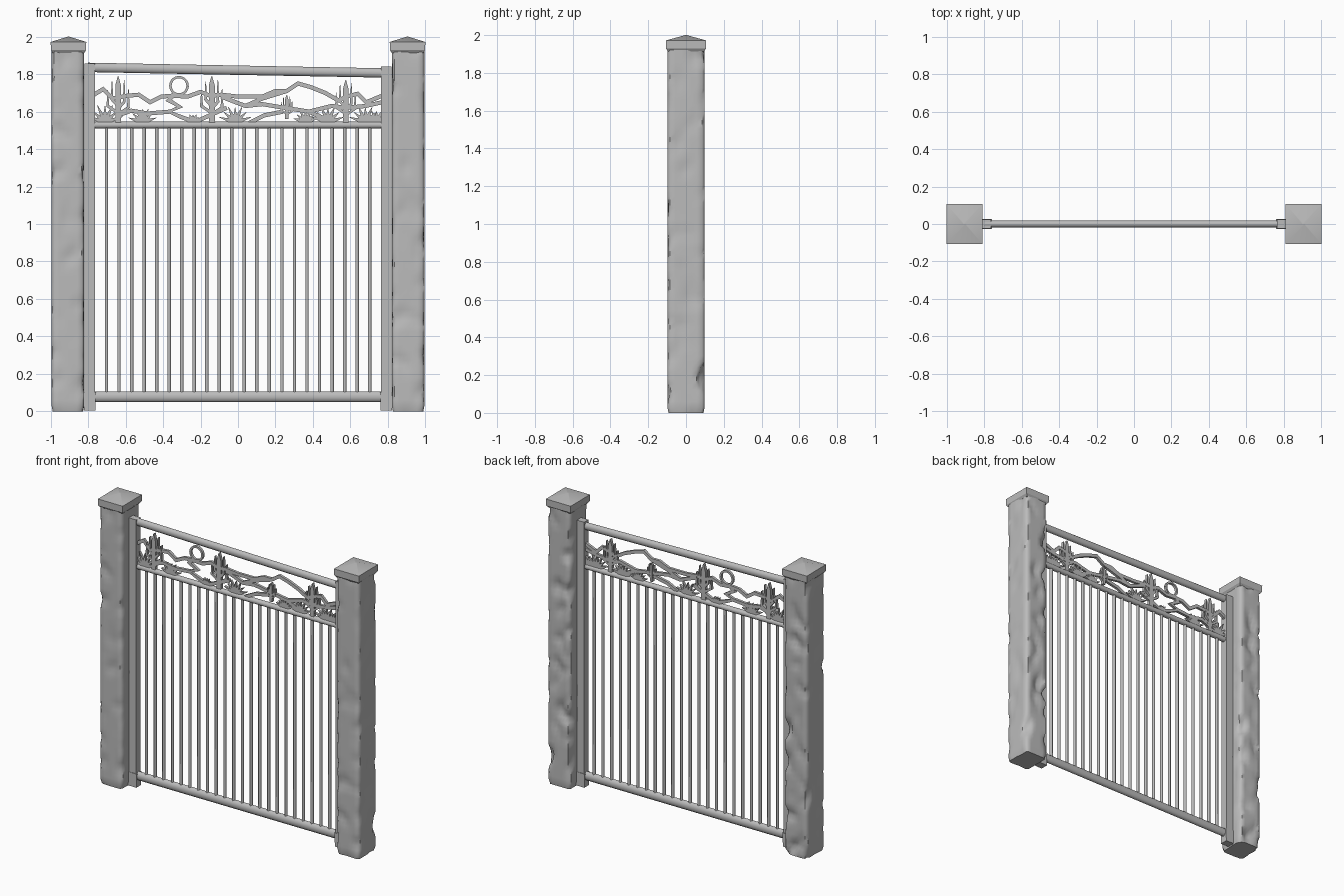
import bpy, bmesh, math
from mathutils import Vector, noise

if "Cube" in bpy.data.objects:
    bpy.data.objects.remove(bpy.data.objects["Cube"])

grey = bpy.data.materials.new("weathered grey")
grey.diffuse_color = (0.5, 0.5, 0.5, 1)
grey.use_nodes = True
grey.node_tree.nodes["Principled BSDF"].inputs["Base Color"].default_value = grey.diffuse_color


def finish(bm, name, angle=35):
    bmesh.ops.recalc_face_normals(bm, faces=bm.faces)
    mesh = bpy.data.meshes.new(name)
    bm.to_mesh(mesh)
    bm.free()
    ob = bpy.data.objects.new(name, mesh)
    bpy.context.collection.objects.link(ob)
    mesh.materials.append(grey)
    bpy.ops.object.select_all(action='DESELECT')
    bpy.context.view_layer.objects.active = ob
    ob.select_set(True)
    bpy.ops.object.shade_smooth_by_angle(angle=math.radians(angle))
    return ob


def add_loft(bm, rings):
    """Skin a list of equal-length rings and close both ends."""
    rings = [[bm.verts.new(p) for p in ring] for ring in rings]
    n = len(rings[0])
    for a, b in zip(rings, rings[1:]):
        for i in range(n):
            j = (i + 1) % n
            bm.faces.new((a[i], a[j], b[j], b[i]))
    bm.faces.new(rings[0])
    bm.faces.new(rings[-1])


def add_rod(bm, a, b, r, ry, sides):
    """Rod in the gate plane, r across and ry deep."""
    a, b = Vector(a), Vector(b)
    d = (b - a).normalized()
    across = Vector((d.z, 0, -d.x))
    angles = [math.tau * (i + 0.5) / sides for i in range(sides)]
    k = 1 / math.cos(math.pi / sides)
    add_loft(bm, [[p + across * r * k * math.cos(t) + Vector((0, ry * k * math.sin(t), 0))
                   for t in angles] for p in (a, b)])


def add_ribbon(bm, pts, w=0.022, tip=None, depth=0.009):
    """Flat cut-metal strip along (x, z) points given in hundredths."""
    pts = [Vector((x / 100, z / 100)) for x, z in pts]
    rings = []
    for i, p in enumerate(pts):
        d0 = (p - pts[i - 1]).normalized() if i else (pts[1] - p).normalized()
        d1 = (pts[i + 1] - p).normalized() if i < len(pts) - 1 else d0
        d = (d0 + d1).normalized()
        half = w / 2 / max(0.6, d.dot(d1))
        if tip is not None and i == len(pts) - 1:
            half = tip / 2
        n = Vector((-d.y, d.x)) * half
        a, b = p + n, p - n
        rings.append([(a.x, -depth, a.y), (b.x, -depth, b.y),
                      (b.x, depth, b.y), (a.x, depth, a.y)])
    add_loft(bm, rings)


# Stone posts: rounded square shafts with worn, chipped faces
def post(name, cx, seed):
    bm = bmesh.new()
    hx, hy, c, rows = 0.087, 0.099, 0.014, 64
    corners = [(-hx, -hy + c), (-hx + c, -hy), (hx - c, -hy), (hx, -hy + c),
               (hx, hy - c), (hx - c, hy), (-hx + c, hy), (-hx, hy - c)]
    outline = []
    for i, (x, y) in enumerate(corners):
        x2, y2 = corners[(i + 1) % 8]
        steps = 6 if i % 2 else 1
        outline += [(x + (x2 - x) * s / steps, y + (y2 - y) * s / steps) for s in range(steps)]
    rings = []
    for r in range(rows + 1):
        z = 1.93 * r / rows
        ring = []
        for x, y in outline:
            n = noise.noise(Vector((x * 12 + seed, y * 12, z * 9)))
            rough = 0.022 if y > hy - 0.03 else 0.009
            dent = max(0, n - 0.12) * rough * 2
            if r == 0:
                dent += 0.006
            k = 1 - dent / 0.09
            ring.append((cx + x * k, y * k, z))
        rings.append(ring)
    add_loft(bm, rings)
    finish(bm, name, 50)


# Post caps: flared underside, upright rim, low pyramid top
def cap(name, cx):
    bm = bmesh.new()
    levels = [(0.083, 0.094, 1.912), (0.094, 0.105, 1.928),
              (0.095, 0.106, 1.972), (0.004, 0.004, 2.0)]
    add_loft(bm, [[(cx - a, -b, z), (cx + a, -b, z), (cx + a, b, z), (cx - a, b, z)]
                  for a, b, z in levels])
    finish(bm, name, 30)


for side, s in (("left", -1), ("right", 1)):
    post(side + "_post", s * 0.908, 3.7 + s * 2)
    cap(side + "_cap", s * 0.905)
    # Gate side frame with a small foot plate
    bm = bmesh.new()
    add_rod(bm, (s * 0.792, 0, 0.01), (s * 0.792, 0, 1.85 - 0.008 * s), 0.028, 0.024, 4)
    add_rod(bm, (s * 0.792, 0, 0.005), (s * 0.79, 0, 0.10), 0.031, 0.027, 4)
    finish(bm, side + "_stile")

# Rails, the top one sagging a little to the right
for name, a, b, r, ry in (
        ("top_rail", (-0.80, 0, 1.836), (0.80, 0, 1.806), 0.025, 0.019),
        ("middle_rail", (-0.78, 0, 1.528), (0.78, 0, 1.528), 0.018, 0.018),
        ("bottom_rail", (-0.78, 0, 0.078), (0.78, 0, 0.078), 0.029, 0.02)):
    bm = bmesh.new()
    add_rod(bm, a, b, r, ry, 12)
    finish(bm, name, 50)

# Upright bars
bm = bmesh.new()
for i in range(22):
    x = -0.702 + i * 0.0669
    add_rod(bm, (x, 0, 0.09), (x, 0, 1.52), 0.009, 0.009, 6)
finish(bm, "bars", 65)

# Mountain ridge lines in the upper panel
bm = bmesh.new()
for line in (
        [(-77, 169), (-72, 172), (-67, 167), (-59, 168.5), (-53, 169), (-47, 165), (-41, 168),
         (-35, 168.5), (-27, 168), (-20, 170.5), (-15, 168.5), (-9, 169), (0, 168), (13, 168),
         (20, 171), (26, 171), (32, 175), (39, 173), (46.5, 170), (53.5, 166), (58, 168),
         (64, 169.5), (68.5, 165), (77, 168.5)],
        [(-9, 168), (4, 163), (13, 164), (22, 162.5), (38, 160), (46, 156)],
        [(4, 163), (13, 167), (26, 171)],
        [(-35, 168), (-37, 166), (-31, 162.5), (-37, 160), (-30, 157), (-22, 154)],
        [(-64, 158), (-57, 160.5), (-48, 159), (-36, 160)],
        [(-24, 154), (-15, 158), (-6, 162)],
        [(6, 154), (14, 158), (24, 160)],
        [(38, 160), (50, 163), (58, 162), (68, 163), (77, 165)]):
    add_ribbon(bm, line)
finish(bm, "ridge_lines")

# Sun ring
bm = bmesh.new()
ring = [(-31.5 + 4.6 * math.cos(t * math.tau / 20), 173.8 + 4.6 * math.sin(t * math.tau / 20))
        for t in range(21)]
add_ribbon(bm, ring, 0.013)
finish(bm, "sun_ring")

# Branching cacti: trunk plus pairs of upturned pointed arms
bm = bmesh.new()
for x, z, h, w in ((-64, 154, 25, 0.03), (-14, 154, 25, 0.032),
                   (57.5, 154, 23, 0.028), (26, 156, 13, 0.018)):
    add_ribbon(bm, [(x, z), (x, z + h * 0.8), (x, z + h)], w, 0.003, 0.011)
    for s, reach, low, top in ((-1, 0.13, 0.5, 0.88), (1, 0.13, 0.45, 0.92),
                               (-1, 0.22, 0.36, 0.7), (1, 0.22, 0.33, 0.72)):
        add_ribbon(bm, [(x, z + h * (low - 0.15)), (x + s * h * reach, z + h * low),
                        (x + s * h * reach, z + h * top)], w * 0.5, 0.003, 0.01)
finish(bm, "cacti")

# Spiky ground plants: fans of tapering leaves
bm = bmesh.new()
for x, size in ((-71, 9), (-51, 7), (-24, 4), (-1.5, 8), (36, 6), (48, 8), (68, 8), (74, 6)):
    for k in range(-3, 4):
        t = k * 0.42
        reach = size * (1 + 0.12 * (k % 2))
        add_ribbon(bm, [(x, 154), (x + reach * 0.5 * math.sin(t), 154.3 + reach * 0.5 * math.cos(t)),
                        (x + reach * math.sin(t), 154.3 + reach * math.cos(t))], 0.017, 0.002)
finish(bm, "ground_plants")
